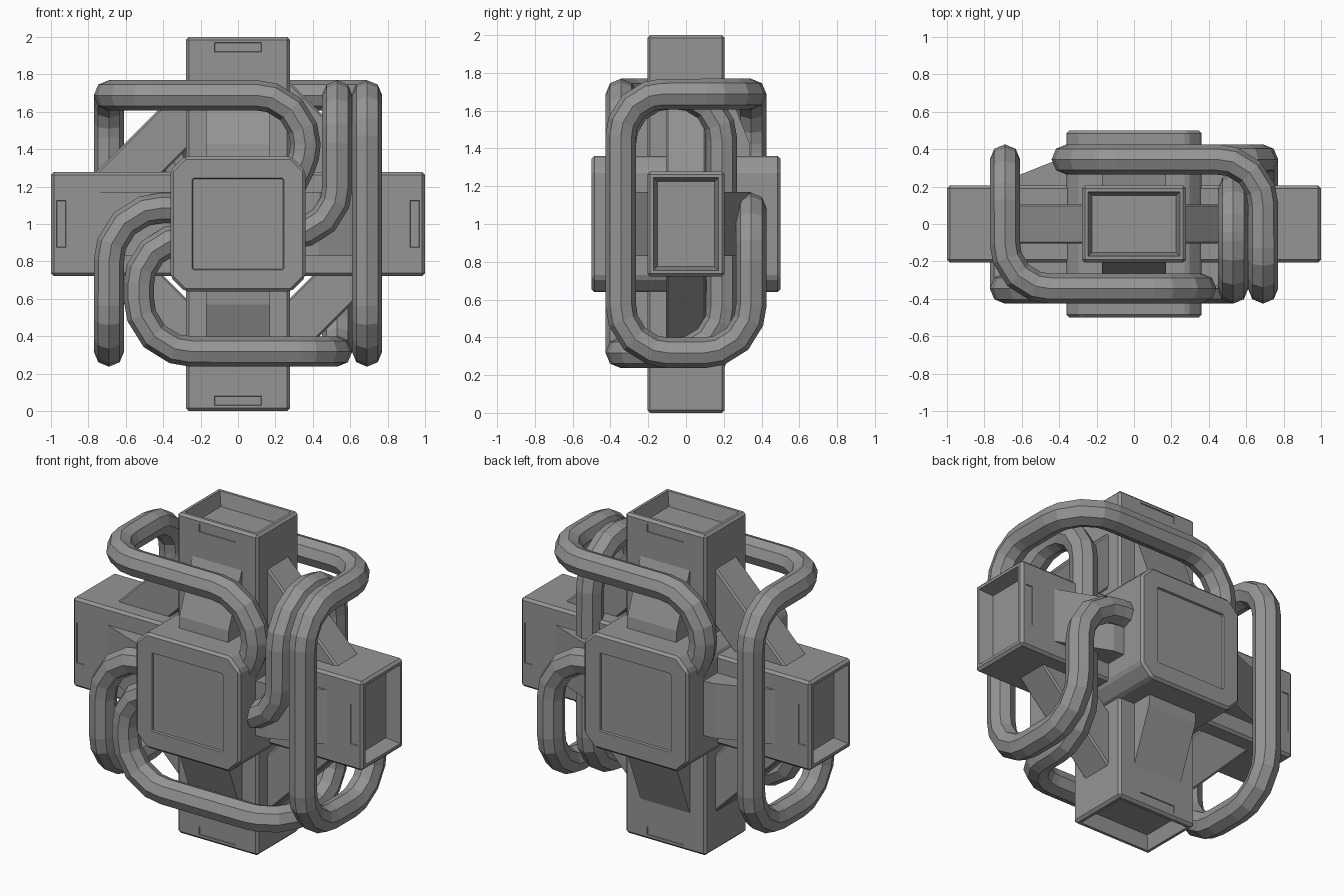
import bpy, bmesh
from math import pi
from mathutils import Vector, Matrix

if "Cube" in bpy.data.objects:
    bpy.data.objects.remove(bpy.data.objects["Cube"])

C = Vector((0, 0, 1))          # centre of the whole assembly
metal = bpy.data.materials.new("dark_grey")
metal.diffuse_color = (0.3, 0.3, 0.3, 1)
metal.use_nodes = True
metal.node_tree.nodes["Principled BSDF"].inputs["Base Color"].default_value = metal.diffuse_color


def finish(bm, name, quarter=0):
    """Store a bmesh as object, spun by quarter turns about y."""
    bmesh.ops.recalc_face_normals(bm, faces=bm.faces[:])
    bm.transform(Matrix.Translation(C) @ Matrix.Rotation(quarter * pi / 2, 4, 'Y'))
    me = bpy.data.meshes.new(name)
    bm.to_mesh(me)
    bm.free()
    me.materials.append(metal)
    ob = bpy.data.objects.new(name, me)
    bpy.context.collection.objects.link(ob)
    return ob


def prism(points, axis, a, b):
    """Extrude a 2D outline along x, y or z from a to b."""
    def put(p, d):
        co = list(p)
        co.insert('xyz'.index(axis), d)
        return co
    bm = bmesh.new()
    face = bm.faces.new([bm.verts.new(put(p, a)) for p in points])
    ext = bmesh.ops.extrude_face_region(bm, geom=[face])['geom']
    bmesh.ops.translate(bm, vec=put((0, 0), b - a),
                        verts=[v for v in ext if isinstance(v, bmesh.types.BMVert)])
    bmesh.ops.recalc_face_normals(bm, faces=bm.faces[:])
    return bm


def rect(w, h):
    return [(-w, -h), (w, -h), (w, h), (-w, h)]


def bevel(bm, width):
    bmesh.ops.bevel(bm, geom=bm.edges[:], offset=width, segments=1, affect='EDGES', profile=0.5)


def recess(bm, axis, border, slope, depth):
    """Sink a panel into both end faces along an axis."""
    ends = [f for f in bm.faces if abs(f.normal[axis]) > 0.99]
    bmesh.ops.inset_individual(bm, faces=ends, thickness=border)
    bmesh.ops.inset_individual(bm, faces=ends, thickness=slope, depth=-depth)


# central hub with a sunken panel front and back
s, c = 0.36, 0.285
outline = [(c, s), (s, c), (s, -c), (c, -s), (-c, -s), (-s, -c), (-s, c), (-c, s)]
bm = prism(outline, 'y', -0.5, 0.5)
bevel(bm, 0.015)
recess(bm, 1, 0.108, 0.004, 0.012)
finish(bm, "hub")

# crossed beams with open ends and shallow slots
for q, name in enumerate(("horizontal_beam", "vertical_beam")):
    bm = prism(rect(0.205, 0.278), 'x', -1, 1)
    bevel(bm, 0.015)
    recess(bm, 0, 0.025, 0.03, 0.085)
    beam = finish(bm, name, q)
    cut = bmesh.new()
    for sx in (-1, 1):
        for sy in (-1, 1):
            m = Matrix.Translation((sx * 0.945, sy * 0.205, 0)) @ Matrix.Diagonal((0.054, 0.01, 0.254, 1))
            for v in bmesh.ops.create_cube(cut, size=1, matrix=m)['verts']:
                if abs(v.co.y) < 0.205:      # taper towards the slot floor
                    v.co.x -= 0.004 * (1 if v.co.x > sx * 0.945 else -1)
                    v.co.z -= 0.004 * (1 if v.co.z > 0 else -1)
    cutter = finish(cut, name + "_slot_cutter", q)
    cutter.hide_render = True
    cutter.hide_set(True)
    mod = beam.modifiers.new("slots", 'BOOLEAN')
    mod.operation = 'DIFFERENCE'
    mod.object = cutter
    mod.solver = 'EXACT'

# sloped gussets from hub to beams, and diagonal braces between beams
gusset = [(0.3, 0.15), (0.3, 0.345), (0.43, 0.335), (0.77, 0.2), (0.77, 0.15)]
brace = [(0.20, 0.475), (0.475, 0.20), (0.835, 0.20), (0.20, 0.835)]
for q in range(4):
    for side in (-1, 1):
        finish(prism([(x, y * side) for x, y in gusset], 'z', -0.17, 0.17), "gusset", q)
    bm = prism(brace, 'y', -0.105, 0.105)
    bevel(bm, 0.01)
    finish(bm, "brace", q)


def pipe(name, path, half=0):
    """Eight-sided tube along corner points (x, y, z, bend size)."""
    P = [Vector(p[:3]) for p in path]
    pts = [P[0]]
    for i in range(1, len(P) - 1):
        p, t = P[i], path[i][3]
        a, b = (P[i - 1] - p).normalized(), (P[i + 1] - p).normalized()
        bis = (a + b).normalized()
        mid = p + bis * (t / a.dot(bis))
        v0, v1 = p + a * t - mid, p + b * t - mid
        n = 4 if a.dot(b) > -0.3 else 2
        pts += [mid + v0.lerp(v1, k / n).normalized() * v0.length for k in range(n + 1)]
    pts.append(P[-1])
    cu = bpy.data.curves.new(name, 'CURVE')
    cu.dimensions = '3D'
    cu.bevel_depth = 0.081
    cu.bevel_resolution = 2
    cu.use_fill_caps = True
    cu.materials.append(metal)
    sp = cu.splines.new('POLY')
    sp.points.add(len(pts) - 1)
    for pt, co in zip(sp.points, pts):
        pt.co = (*co, 1)
    sp.use_smooth = False
    ob = bpy.data.objects.new(name, cu)
    ob.rotation_euler.z = half * pi
    bpy.context.collection.objects.link(ob)
    bpy.ops.object.select_all(action='DESELECT')
    ob.select_set(True)
    bpy.context.view_layer.objects.active = ob
    bpy.ops.object.convert(target='MESH')


# long looping pipes, one per half turn
F, S, T, B = 0.345, 0.69, 1.688, 0.318
loop = [(0.25, -F, 1.14), (0.36, -F, 1.36, 0.06), (0.36, -F, T, 0.26), (-S, -F, T, 0.24),
        (-S, F, T, 0.22), (-S, F, B, 0.25), (-S, -F, B, 0.25), (-S, -F, 1.085, 0.28), (-0.25, -F, 1.085)]
pipe("left_loop_pipe", loop)
pipe("right_loop_pipe", loop, 1)

# shorter pipes from hub front into the right beam
pipe("upper_short_pipe", [(0.25, -F, 0.95), (0.53, -F, 0.95, 0.24), (0.53, -F, T, 0.26),
                          (0.53, 0.19, T, 0.24), (0.53, 0.19, 1.1)])
pipe("lower_short_pipe", [(-0.25, -F, 0.92), (-0.53, -F, 0.92, 0.24), (-0.53, -F, B, 0.28),
                          (0.53, -F, B, 0.2), (0.53, 0.19, B, 0.24), (0.53, 0.19, 0.9)])
